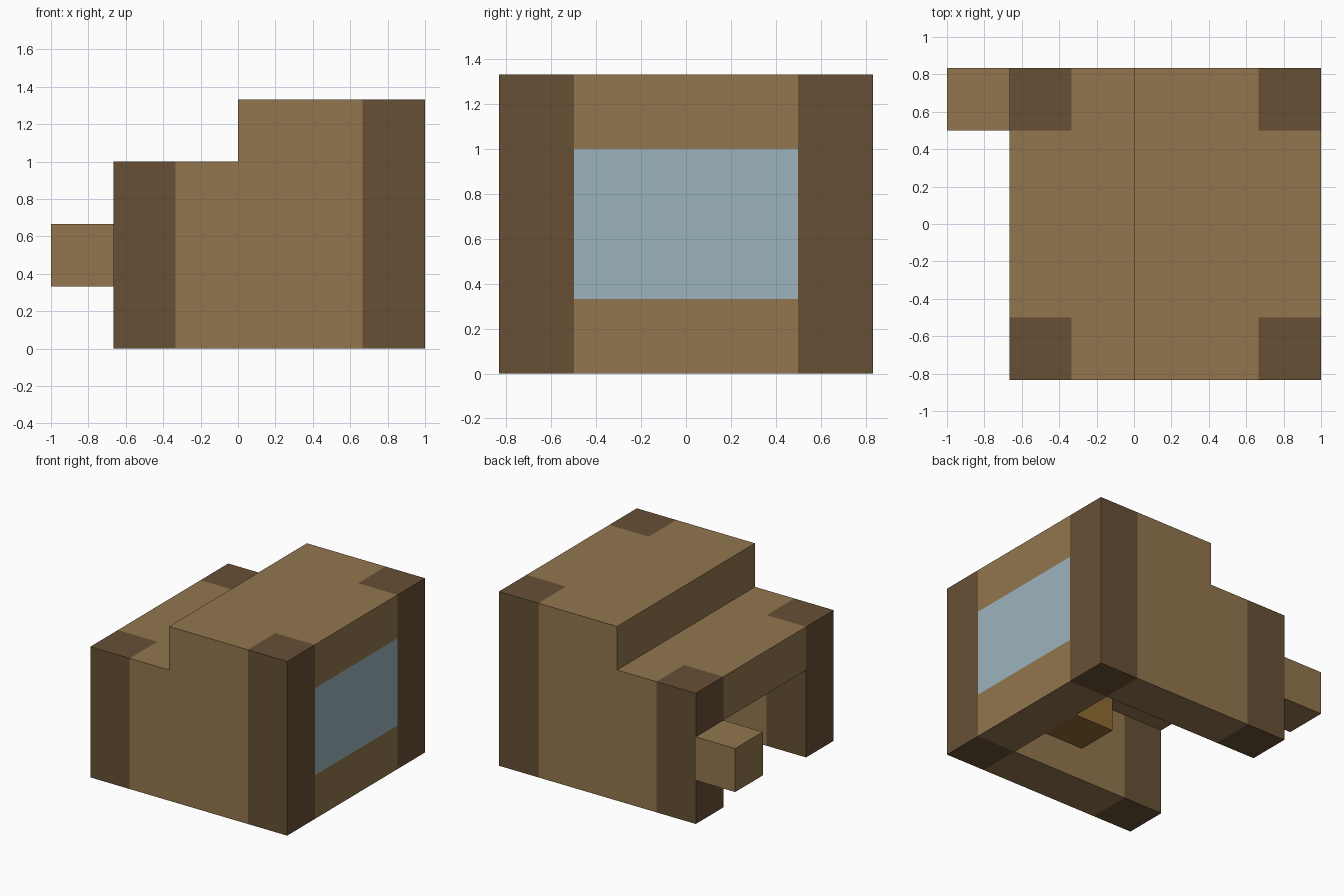
import bpy
import bmesh

cube = bpy.data.objects.get("Cube")
if cube:
    bpy.data.objects.remove(cube, do_unlink=True)

U = 1 / 3  # one building block


def material(name, rgb):
    lin = [(c / 255 / 12.92) if c < 11 else ((c / 255 + 0.055) / 1.055) ** 2.4 for c in rgb]
    mat = bpy.data.materials.new(name)
    mat.use_nodes = True
    mat.diffuse_color = (*lin, 1)
    mat.node_tree.nodes["Principled BSDF"].inputs["Base Color"].default_value = (*lin, 1)
    return mat


plank = material("plank tan", (146, 118, 78))
log = material("log brown", (103, 80, 53))
glass = material("pale blue glass", (156, 180, 190))
chest_wood = material("chest brown", (143, 107, 50))


def prism(name, profile, y0, y1, mat):
    """Extrude an (x, z) profile along y; all values are in blocks."""
    bm = bmesh.new()
    face = bm.faces.new([bm.verts.new(((x - 3) * U, y0 * U, z * U)) for x, z in profile])
    ext = bmesh.ops.extrude_face_region(bm, geom=[face])
    moved = [v for v in ext["geom"] if isinstance(v, bmesh.types.BMVert)]
    bmesh.ops.translate(bm, verts=moved, vec=(0, (y1 - y0) * U, 0))
    bmesh.ops.recalc_face_normals(bm, faces=bm.faces)
    mesh = bpy.data.meshes.new(name)
    bm.to_mesh(mesh)
    bm.free()
    mesh.materials.append(mat)
    obj = bpy.data.objects.new(name, mesh)
    bpy.context.collection.objects.link(obj)
    return obj


def box(name, x, y, z, mat):
    profile = [(x[0], z[0]), (x[1], z[0]), (x[1], z[1]), (x[0], z[1])]
    return prism(name, profile, y[0], y[1], mat)


# Corner posts and stepped side walls, front and back
for side, y0 in (("front", -2.5), ("back", 1.5)):
    box(f"{side}_low_post", (1, 2), (y0, y0 + 1), (0, 3), log)
    box(f"{side}_tall_post", (5, 6), (y0, y0 + 1), (0, 4), log)
    prism(f"{side}_wall", [(2, 0), (5, 0), (5, 4), (3, 4), (3, 3), (2, 3)], y0, y0 + 1, plank)

# Roof in two levels; the ends form the door lintel and window header
box("low_roof", (1, 3), (-1.5, 1.5), (2, 3), plank)
box("high_roof", (3, 6), (-1.5, 1.5), (3, 4), plank)

# Window wall
box("window_sill", (5, 6), (-1.5, 1.5), (0, 1), plank)
box("window", (5, 6), (-1.5, 1.5), (1, 3), glass)

# Block beside the doorway and chest inside
box("door_side_block", (0, 1), (1.5, 2.5), (1, 2), plank)
box("chest", (4, 5), (-0.5, 0.5), (0, 1), chest_wood)
